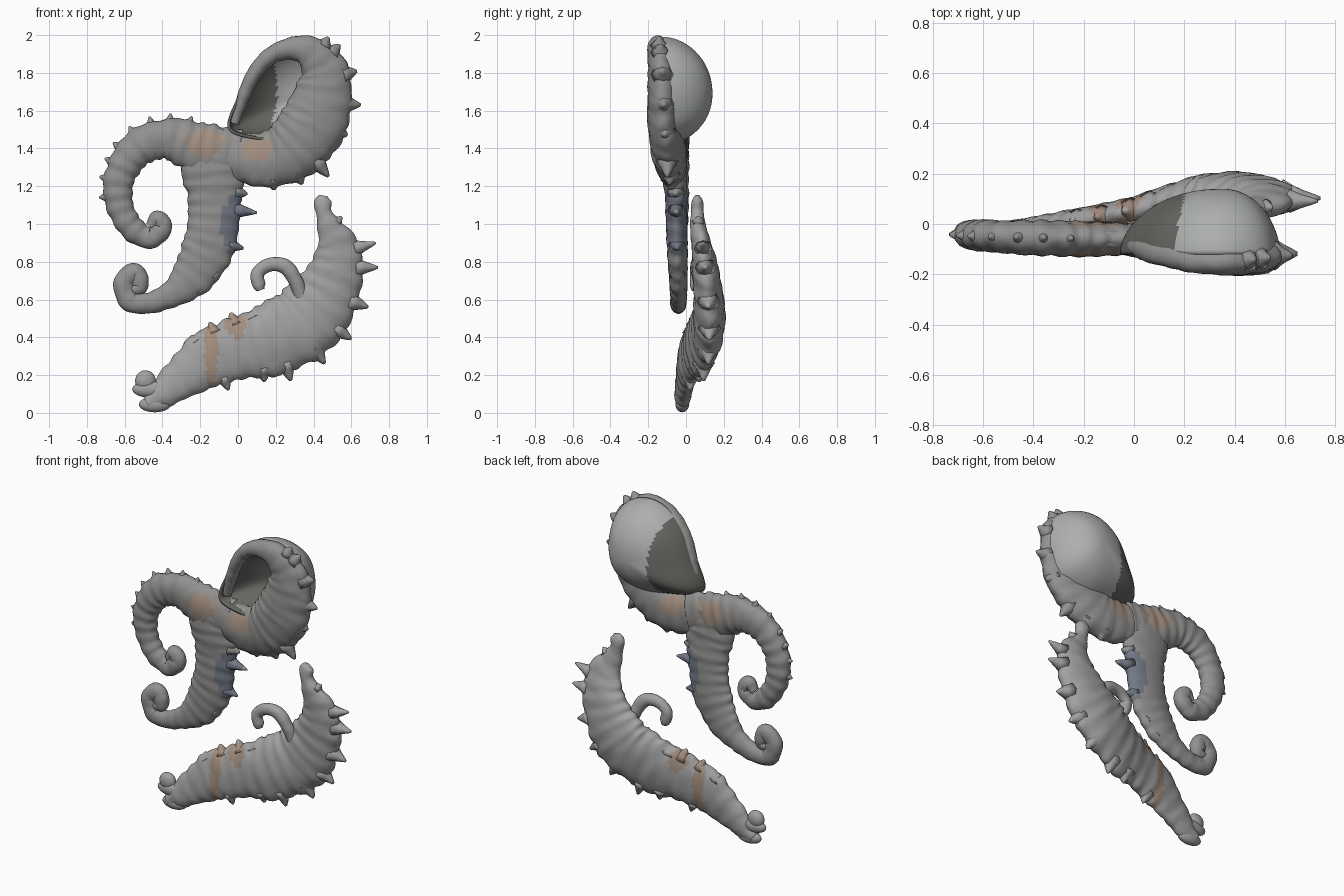
import bpy, bmesh, math
from mathutils import Vector, noise

if "Cube" in bpy.data.objects:
    bpy.data.objects.remove(bpy.data.objects["Cube"])


def material(name, r, g, b):
    m = bpy.data.materials.new(name)
    m.diffuse_color = (r, g, b, 1)
    m.use_nodes = True
    m.node_tree.nodes["Principled BSDF"].inputs["Base Color"].default_value = m.diffuse_color
    return m


UPPER = material("upper_grey", .29, .285, .28)
LOWER = material("lower_grey", .36, .36, .36)
RUST = material("rust_tint", .36, .27, .21)
BLUE = material("blue_tint", .17, .19, .24)
LIGHT = material("dome_light", .42, .43, .43)
DARK = material("dome_dark", .13, .13, .12)


def catmull(pts, steps, closed=False):
    """Smooth interpolation through tuples of any length."""
    n, out = len(pts), []
    for i in range(n if closed else n - 1):
        ids = [i - 1, i, i + 1, i + 2]
        ids = [k % n if closed else min(max(k, 0), n - 1) for k in ids]
        p = [pts[k] for k in ids]
        for s in range(steps):
            t = s / steps
            out.append(tuple(0.5 * (2 * b + (c - a) * t + (2 * a - 5 * b + 4 * c - d) * t * t
                                    + (3 * b - a - 3 * c + d) * t ** 3)
                             for a, b, c, d in zip(*p)))
    if not closed:
        out.append(tuple(pts[-1]))
    return out


def finish(name, bm, mat, patches=()):
    """Make the object; patches are (material, x, z, x radius, z radius) tints."""
    bmesh.ops.recalc_face_normals(bm, faces=bm.faces[:])
    me = bpy.data.meshes.new(name)
    bm.to_mesh(me)
    bm.free()
    me.materials.append(mat)
    for k, (tint, x, z, rx, rz) in enumerate(patches):
        me.materials.append(tint)
        for f in me.polygons:
            if ((f.center.x - x) / rx) ** 2 + ((f.center.z - z) / rz) ** 2 < 1:
                f.material_index = k + 1
    for f in me.polygons:
        f.use_smooth = True
    ob = bpy.data.objects.new(name, me)
    bpy.context.collection.objects.link(ob)
    return ob


def add_cone(bm, base, tip, r):
    d = tip - base
    rot = d.to_track_quat('Z', 'Y')
    rings = []
    for f, k in ((0, 1), (0.4, 0.6), (0.8, 0.3), (1, 0.12)):
        rings.append([bm.verts.new(base + d * f + rot @ Vector(
            (math.cos(a * math.tau / 8) * r * k, math.sin(a * math.tau / 8) * r * k, 0)))
            for a in range(8)])
    for a, b in zip(rings, rings[1:]):
        for j in range(8):
            bm.faces.new((a[j], a[(j + 1) % 8], b[(j + 1) % 8], b[j]))
    bm.faces.new(rings[-1])
    bm.faces.new(rings[0])


def creature_part(name, sections, mat, ridge=0.04, spacing=0.075, spikes=(), nubs=None,
                  patches=(), seg=24):
    """Sweep an oval (x, z, y, half width, half depth) with body rings and spikes."""
    path = catmull(sections, 14)
    bm = bmesh.new()
    rings, centres, dist = [], [], 0.0
    for i, (x, z, y, w, h) in enumerate(path):
        a, b = path[max(i - 1, 0)], path[min(i + 1, len(path) - 1)]
        t = Vector((b[0] - a[0], 0, b[1] - a[1])).normalized()
        n = Vector((-t.z, 0, t.x))
        if i:
            dist += math.hypot(x - path[i - 1][0], z - path[i - 1][1])
        k = 1 + ridge * math.cos(dist * math.tau / spacing)
        c = Vector((x, y, z))
        centres.append((c, n, w, h, dist))
        ring = []
        for j in range(seg):
            u = j * math.tau / seg
            off = n * (w * math.cos(u)) + Vector((0, h * math.sin(u), 0))
            q = k + 0.07 * noise.noise((c + off) * 11) + 0.05 * noise.noise((c + off) * 25)
            ring.append(bm.verts.new(c + off * q))
        rings.append(ring)
    for a, b in zip(rings, rings[1:]):
        for j in range(seg):
            bm.faces.new((a[j], a[(j + 1) % seg], b[(j + 1) % seg], b[j]))
    bm.faces.new(rings[0])
    bm.faces.new(rings[-1])
    # large spikes reach given tips from the nearest point of the body
    for sx, sz in spikes:
        c, n, w, h, _ = min(centres, key=lambda e: math.hypot(e[0].x - sx, e[0].z - sz) - e[2])
        tip = Vector((sx, c.y, sz))
        d = (tip - c).normalized()
        add_cone(bm, c + d * w * 0.75, tip, min(0.06, h * .8))
    # small nubs at every body ring along one side
    if nubs:
        side, count, last, size = nubs
        for c, n, w, h, s in centres:
            if count <= s <= last:
                count += spacing
                add_cone(bm, c + n * side * w * 0.8, c + n * side * (w + size), size * 1.3)
    return finish(name, bm, mat, patches)


def blob(name, loc, size, mat):
    bm = bmesh.new()
    bmesh.ops.create_uvsphere(bm, u_segments=20, v_segments=12, radius=1)
    for v in bm.verts:
        v.co = Vector(loc) + Vector(a * b for a, b in zip(v.co, size))
    return finish(name, bm, mat)


# Upper creature: trunk running down into the lower curled tail
creature_part("trunk_and_tail", [
    (-.56, .65, -.04, .025, .03), (-.52, .67, -.04, .045, .04), (-.545, .74, -.04, .055, .042),
    (-.605, .685, -.04, .055, .042), (-.57, .59, -.04, .055, .042), (-.46, .585, -.04, .055, .042),
    (-.34, .635, -.04, .075, .045), (-.235, .73, -.042, .115, .05), (-.155, .88, -.047, .135, .055),
    (-.125, 1.05, -.05, .14, .058), (-.125, 1.2, -.055, .155, .062), (-.13, 1.32, -.06, .175, .065),
    (-.1, 1.43, -.06, .15, .06), (-.08, 1.5, -.06, .08, .03)], UPPER,
    spikes=[(.1, 1.06), (.03, .87), (-.1, .71), (-.18, .63), (.05, 1.16)], ridge=.025,
    patches=[(BLUE, .0, .99, .09, .17)])

# Upper creature: side arm curling down on the left
creature_part("side_arm", [
    (.0, 1.36, -.06, .14, .06), (-.2, 1.4, -.06, .135, .07), (-.38, 1.45, -.055, .11, .07),
    (-.53, 1.4, -.05, .097, .065), (-.62, 1.27, -.045, .082, .06), (-.632, 1.13, -.04, .075, .055),
    (-.575, .995, -.04, .067, .05), (-.47, .925, -.04, .057, .045), (-.4, .98, -.04, .052, .045),
    (-.43, 1.025, -.04, .045, .04), (-.465, .985, -.04, .025, .03)], UPPER,
    spacing=.075, nubs=(-1, .3, .85, .025), patches=[(RUST, -.17, 1.43, .1, .07)])

# Upper creature: neck, broad cheek and thin rim looping round the hollow
creature_part("head_loop", [
    (-.06, 1.37, -.06, .12, .06), (.1, 1.34, -.07, .14, .075), (.25, 1.37, -.085, .16, .09),
    (.38, 1.5, -.11, .18, .09), (.45, 1.68, -.12, .155, .085), (.45, 1.82, -.13, .125, .07),
    (.36, 1.92, -.15, .08, .055), (.22, 1.915, -.14, .05, .05), (.105, 1.825, -.12, .04, .045),
    (.03, 1.68, -.1, .033, .04), (-.02, 1.53, -.08, .025, .03)], UPPER, ridge=.015,
    spikes=[(.48, 1.99), (.54, 1.95), (.63, 1.81), (.65, 1.63), (.58, 1.47), (.48, 1.25), (.34, 1.21),
            (.19, 1.18)], patches=[(RUST, .1, 1.4, .08, .06)])

# Hollow dome behind the head, open to the front, dark on its left
outline = catmull([(-.05, 1.5), (.0, 1.68), (.1, 1.87), (.26, 1.98), (.42, 1.975), (.54, 1.88),
                   (.58, 1.68), (.52, 1.5), (.35, 1.42), (.14, 1.44)], 10, closed=True)
bm = bmesh.new()
apex = bm.verts.new((.35, .14, 1.69))
loops = []
for r in range(1, 21):
    t = math.sin(r / 20 * math.pi / 2)
    y = -.12 + .26 * (1 - t ** 2.1) ** .55 if t < 1 else -.12
    loops.append([bm.verts.new((.35 + (x - .35) * t, y, 1.69 + (z - 1.69) * t)) for x, z in outline])
m = len(outline)
for j in range(m):
    bm.faces.new((apex, loops[0][j], loops[0][(j + 1) % m]))
    for a, b in zip(loops, loops[1:]):
        bm.faces.new((a[j], b[j], b[(j + 1) % m], a[(j + 1) % m]))
dome = finish("head_dome", bm, LIGHT, [(DARK, -.3, 1.7, .5, .6)])
sol = dome.modifiers.new("thickness", 'SOLIDIFY')
sol.thickness = .015
sol.offset = -1

# Lower creature: thick curved body from foot to snout
creature_part("lower_body", [
    (-.48, .05, -.02, .04, .035), (-.4, .1, -.015, .075, .045), (-.3, .18, -.005, .11, .05),
    (-.16, .28, .015, .155, .06), (.0, .34, .045, .165, .065), (.17, .39, .085, .19, .08),
    (.33, .47, .12, .2, .085), (.45, .6, .12, .18, .08), (.515, .75, .105, .145, .07),
    (.525, .88, .085, .115, .055), (.485, .98, .065, .07, .042), (.455, 1.06, .06, .042, .034),
    (.45, 1.12, .06, .045, .03), (.455, 1.15, .06, .02, .012)], LOWER, ridge=.025, spacing=.09,
    spikes=[(.14, .165), (.28, .17), (.46, .26), (.6, .39), (.69, .56), (.74, .77), (.73, .9), (.55, 1.04),
            (-.15, .48), (-.04, .53), (.05, .53), (-.25, .41), (-.05, .12)],
    patches=[(RUST, -.14, .32, .035, .2), (RUST, -.01, .46, .06, .06)])

# Foot end, knob and small curled fin of the lower creature
blob("foot", (-.44, -.02, .045), (.085, .036, .042), LOWER)
blob("knob", (-.49, -.02, .17), (.055, .035, .055), LOWER)
blob("knob_stem", (-.46, -.02, .125), (.1, .036, .045), LOWER)
creature_part("curled_fin", [
    (.34, .6, .09, .04, .035), (.305, .7, .07, .038, .035), (.25, .775, .06, .04, .035),
    (.17, .785, .055, .036, .03), (.105, .74, .05, .036, .03), (.11, .68, .05, .036, .03),
    (.12, .65, .05, .02, .02)], LOWER, ridge=.01, seg=14)
